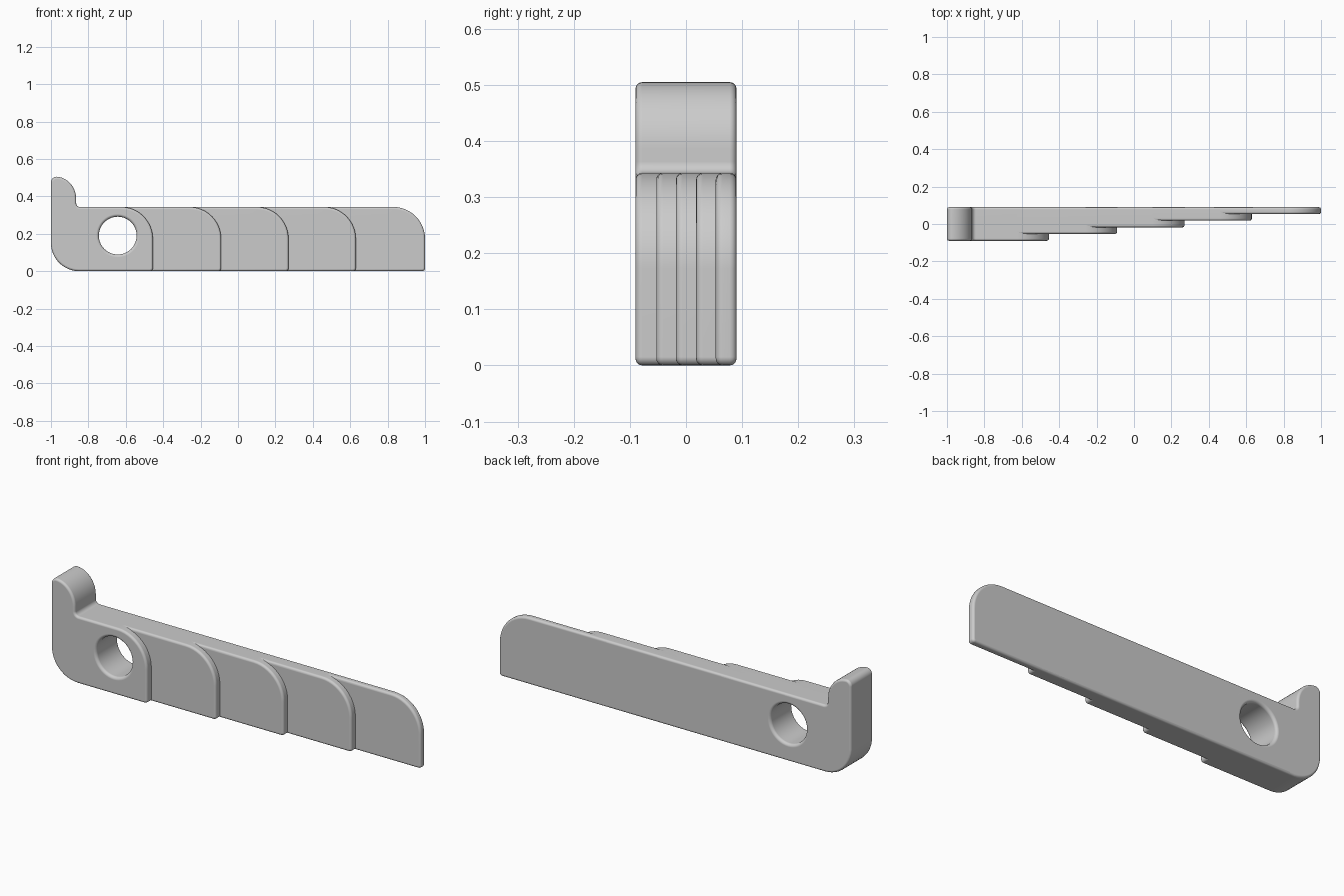
import bpy, bmesh
from math import sin, cos, pi, radians

if "Cube" in bpy.data.objects:
    bpy.data.objects.remove(bpy.data.objects["Cube"])

BACK, TOP, EDGE = 0.09, 0.343, 0.012
HOLE_X, HOLE_Z, HOLE_R, RIM = -0.643, 0.19, 0.101, 0.015

grey = bpy.data.materials.new("light_grey")
grey.use_nodes = True
grey.diffuse_color = (0.6, 0.6, 0.6, 1)
grey.node_tree.nodes["Principled BSDF"].inputs["Base Color"].default_value = (0.6, 0.6, 0.6, 1)


def arc(cx, cz, rx, rz, start, end, steps=12):
    angles = [radians(start + (end - start) * i / steps) for i in range(steps + 1)]
    return [(cx + rx * cos(a), cz + rz * sin(a)) for a in angles]


def right_end(x):
    """Small lower corner and large rounded upper corner."""
    r, s = 0.17, 0.015
    return arc(x - s, s, s, s, -90, 0, 4) + arc(x - r, TOP - r, r, r, 0, 90)


def link(name, bm):
    bmesh.ops.recalc_face_normals(bm, faces=bm.faces)
    mesh = bpy.data.meshes.new(name)
    bm.to_mesh(mesh)
    bm.free()
    mesh.materials.append(grey)
    obj = bpy.data.objects.new(name, mesh)
    bpy.context.collection.objects.link(obj)
    return obj


def slab(name, profile, front):
    """Extrude an outline from front to back and round its outer edges."""
    bm = bmesh.new()
    face = bm.faces.new([bm.verts.new((x, front, z)) for x, z in profile])
    out = bmesh.ops.extrude_face_region(bm, geom=[face], use_keep_orig=True)
    moved = [v for v in out["geom"] if isinstance(v, bmesh.types.BMVert)]
    bmesh.ops.translate(bm, verts=moved, vec=(0, BACK - front, 0))
    rims = [e for e in bm.edges if abs(e.verts[0].co.y - e.verts[1].co.y) < 1e-5]
    bmesh.ops.recalc_face_normals(bm, faces=bm.faces)
    bmesh.ops.bevel(bm, geom=rims, offset=EDGE, offset_type='OFFSET', segments=4,
                    profile=0.5, affect='EDGES', clamp_overlap=False)
    return link(name, bm)


def hole_cutter():
    """Cylinder that flares at both ends, for a hole with rounded rims."""
    flare = [(BACK - RIM + RIM * sin(a), HOLE_R + RIM * (1 - cos(a)))
             for a in [i * pi / 10 for i in range(6)]]
    flare.append((BACK + 0.02, HOLE_R + RIM))
    stations = [(-y, r) for y, r in reversed(flare)] + flare
    n = 48
    bm = bmesh.new()
    rings = [[bm.verts.new((HOLE_X + r * cos(2 * pi * i / n), y,
                            HOLE_Z + r * sin(2 * pi * i / n))) for i in range(n)]
             for y, r in stations]
    for a, b in zip(rings, rings[1:]):
        for i in range(n):
            j = (i + 1) % n
            bm.faces.new((a[i], a[j], b[j], b[i]))
    bm.faces.new(rings[0])
    bm.faces.new(rings[-1])
    cutter = link("hole_cutter", bm)
    cutter.hide_render = True
    return cutter


# Thick block with the upright hook at its end
ends = [-0.455, -0.09, 0.27, 0.63, 1.0]
fronts = [-0.09, -0.053, -0.018, 0.018, 0.053]
hook = (arc(-0.845, TOP + 0.02, 0.02, 0.02, 270, 180, 6)
        + arc(-0.975, 0.385, 0.11, 0.12, 0, 82)
        + arc(-0.97, 0.475, 0.03, 0.03, 95, 180, 6))
corner = arc(-0.85, 0.15, 0.15, 0.15, 180, 270)
parts = [slab("hook_block", right_end(ends[0]) + hook + corner, fronts[0])]

# Steps that get thinner towards the tip
for i in range(1, 5):
    start = ends[i - 1] - (0.375 if i == 1 else 0.25)
    outline = right_end(ends[i]) + [(start, TOP), (start, 0)]
    parts.append(slab(f"step_{i}", outline, fronts[i]))

# Round hole through the block and the first step
cutter = hole_cutter()
for obj in parts[:2]:
    cut = obj.modifiers.new("hole", 'BOOLEAN')
    cut.operation, cut.solver, cut.object = 'DIFFERENCE', 'EXACT', cutter
    bpy.context.view_layer.objects.active = obj
    bpy.ops.object.modifier_apply(modifier=cut.name)
bpy.data.objects.remove(cutter)

# Smooth rounded edges, flat faces
for obj in parts:
    bpy.ops.object.select_all(action='DESELECT')
    obj.select_set(True)
    bpy.context.view_layer.objects.active = obj
    bpy.ops.object.shade_smooth_by_angle(angle=radians(35))
    weighted = obj.modifiers.new("flat_faces", 'WEIGHTED_NORMAL')
    weighted.keep_sharp = True
